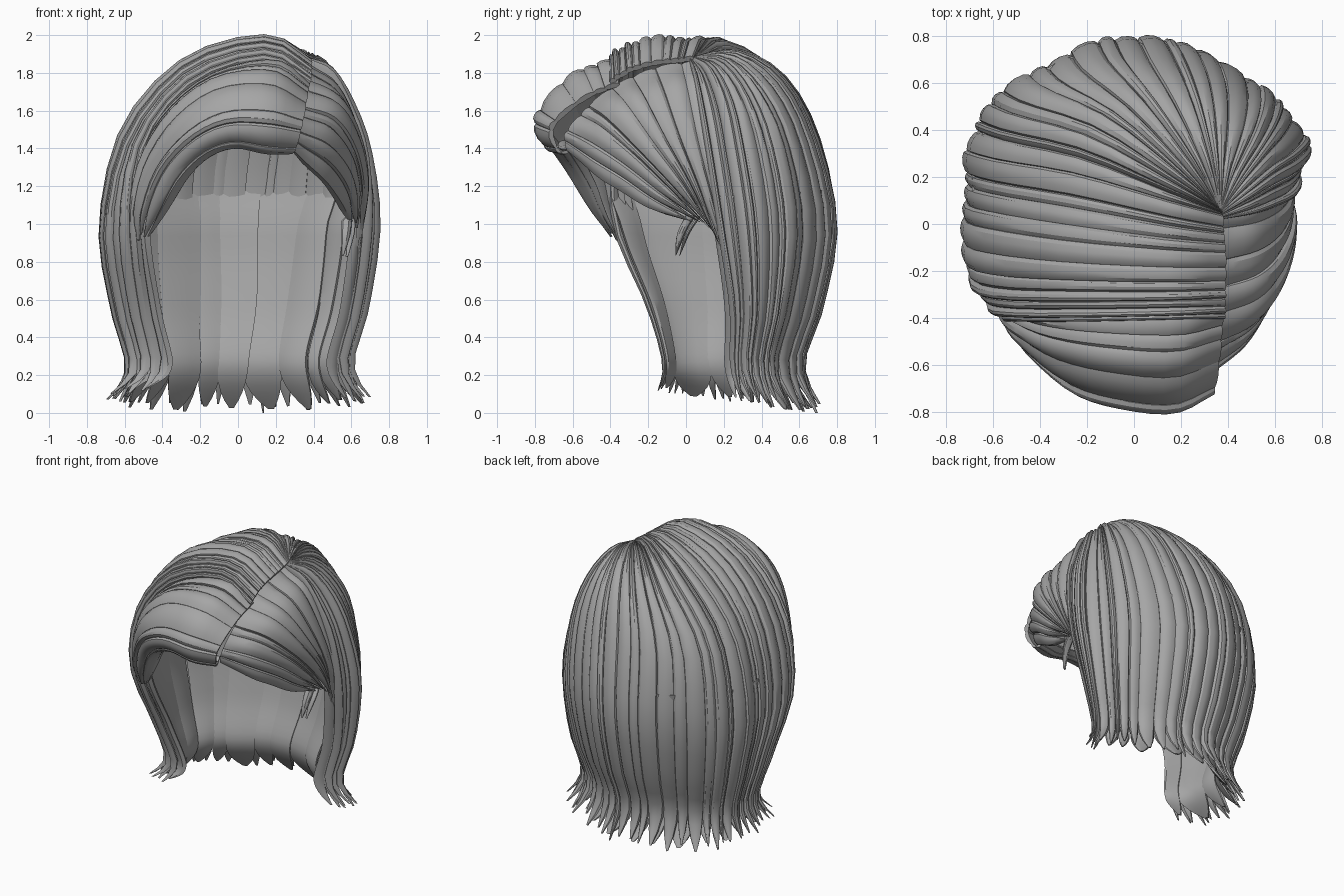
import bpy, bmesh, math, random
from mathutils import Vector

random.seed(4)
hair = bpy.data.materials.new("grey hair")
hair.diffuse_color = (0.38, 0.38, 0.38, 1)


def spline(pts, f):
    """Point on a smooth curve through pts, f from 0 to 1."""
    pts = [Vector(p) for p in pts]
    n = len(pts) - 1
    f = min(max(f, 0), 1) * n
    i = min(int(f), n - 1)
    u = f - i
    p1, p2 = pts[i], pts[i + 1]
    p0 = pts[i - 1] if i > 0 else p1 * 2 - p2
    p3 = pts[i + 2] if i + 2 <= n else p2 * 2 - p1
    return 0.5 * (2 * p1 + (p2 - p0) * u + (2 * p0 - 5 * p1 + 4 * p2 - p3) * u * u
                  + (3 * p1 - p0 - 3 * p2 + p3) * u ** 3)


def outward(p):
    d = Vector((p.x, p.y, max(p.z - 1.2, 0)))
    return d.normalized()


# cross-section of a lock: (position across, height out of the surface)
SECTION = [(-0.57, -0.035), (-0.47, -0.006), (-0.2, 0.006), (0.1, 0.008), (0.36, 0.002),
           (0.52, -0.012), (0.57, -0.04), (0.25, -0.045), (-0.25, -0.045)]


def add_lock(bm, guides, s0, s1, t0, t1, depth, curl, taper, steps, sway):
    rings = []
    mid, width = (s0 + s1) / 2, s1 - s0
    lift = random.uniform(-0.024, 0.004) + depth
    phase = random.uniform(0, 2)
    for k in range(steps + 1):
        f = k / steps
        t = t0 + (t1 - t0) * f
        row = [spline(g, t) for g in guides]
        end = max(0, (f - taper) / (1 - taper))
        w = width * (1 - 0.88 * end ** 2)
        thick = (1 - 0.75 * end) * min(1, 0.6 + 4 * f)
        shift = sway * width * math.sin(phase + 5 * f)
        ring = []
        for a, h in SECTION:
            p = spline(row, mid + shift + a * w)
            h = h * thick + lift * min(1, f * 6 + 0.3) + curl * end ** 2
            ring.append(bm.verts.new(p + outward(p) * h))
        rings.append(ring)
    n = len(SECTION)
    for a, b in zip(rings, rings[1:]):
        for j in range(n):
            bm.faces.new((a[j], a[(j + 1) % n], b[(j + 1) % n], b[j]))
    bm.faces.new(rings[0])
    bm.faces.new(rings[-1])


def hair_section(name, guides, count, t0=0.0, depth=0.0, curl=0.0, taper=0.84, steps=20, sway=0.0):
    """A sheet of neighbouring locks that follows the guide curves."""
    bm = bmesh.new()
    cuts = [0] + [(i + random.uniform(-0.3, 0.3)) / count for i in range(1, count)] + [1]
    for s0, s1 in zip(cuts, cuts[1:]):
        add_lock(bm, guides, s0, s1, t0, random.uniform(0.97, 1), depth,
                 curl * random.uniform(0.2, 1.2), taper, steps, sway)
    bmesh.ops.recalc_face_normals(bm, faces=bm.faces)
    me = bpy.data.meshes.new(name)
    bm.to_mesh(me)
    bm.free()
    me.materials.append(hair)
    me.shade_smooth()
    me.set_sharp_from_angle(angle=0.5)
    ob = bpy.data.objects.new(name, me)
    bpy.context.collection.objects.link(ob)
    return ob


def hang(pts, drift=0.0):
    """Extend a guide from its widest point to the narrow neck and flicked tip."""
    x, y, z = pts[-1]
    return pts + [(x * 0.92, y * 0.91 + drift * 0.8, 0.56),
                  (x * 0.81, y * 0.79 + drift, 0.26),
                  (x * 0.87, y * 0.88 + drift * 1.05, 0.07 - 0.09 * y)]


# long guides: parting, crown, upper side, temple, widest point
left = [
    hang([(.39, -.41, 1.76), (.15, -.42, 1.90), (-.25, -.43, 1.77), (-.51, -.43, 1.44), (-.56, -.41, 1.0)], .19),
    hang([(.39, -.29, 1.83), (.15, -.30, 1.96), (-.27, -.30, 1.84), (-.58, -.29, 1.48), (-.70, -.24, 1.0)], .16),
    hang([(.39, -.12, 1.87), (.15, -.11, 2.00), (-.28, -.07, 1.88), (-.61, -.02, 1.52), (-.73, .02, 1.0)], .10),
    hang([(.38, .04, 1.89), (.16, .10, 2.00), (-.25, .22, 1.86), (-.59, .28, 1.52), (-.73, .32, 1.0)], .04)]
back = [
    left[-1],
    hang([(.37, .06, 1.89), (.18, .20, 1.97), (-.15, .42, 1.83), (-.46, .53, 1.50), (-.55, .58, 1.0)]),
    hang([(.37, .06, 1.89), (.25, .26, 1.94), (.05, .52, 1.80), (-.12, .70, 1.48), (-.17, .79, 1.0)]),
    hang([(.37, .06, 1.89), (.35, .27, 1.92), (.31, .50, 1.78), (.26, .67, 1.48), (.20, .78, 1.0)]),
    hang([(.37, .06, 1.89), (.44, .23, 1.88), (.52, .39, 1.72), (.56, .52, 1.45), (.55, .60, 1.0)])]
right = [
    back[-1],
    hang([(.37, .05, 1.88), (.49, .15, 1.83), (.60, .24, 1.66), (.69, .30, 1.40), (.74, .36, 1.0)], .06),
    hang([(.37, .02, 1.87), (.50, .04, 1.80), (.60, .07, 1.62), (.68, .11, 1.38), (.70, .17, 1.0)], .11)]

hair_section("left_locks", left, 11, curl=0.07)
hair_section("back_locks", back, 16, curl=0.03)
hair_section("right_locks", right, 9, curl=0.06)

# wide swaying locks lining the inside
hair_section("inner_left_locks", left, 3, t0=0.52, depth=-0.06, curl=0.04, taper=0.72, sway=0.08)
hair_section("inner_back_locks", back, 7, t0=0.52, depth=-0.06, curl=0.04, taper=0.72, sway=0.14)
hair_section("inner_right_locks", right, 4, t0=0.52, depth=-0.06, curl=0.04, taper=0.72, sway=0.12)

# fringe swept across the forehead, tucked-under lower edge first
fringe = [
    [(.28, -.61, 1.42), (.14, -.65, 1.43), (-.02, -.65, 1.45), (-.17, -.61, 1.39),
     (-.29, -.54, 1.26), (-.40, -.46, 1.08), (-.48, -.38, .95)],
    [(.30, -.68, 1.38), (.15, -.74, 1.39), (-.02, -.74, 1.42), (-.17, -.70, 1.37),
     (-.30, -.62, 1.25), (-.41, -.51, 1.07), (-.49, -.40, .93)],
    [(.34, -.72, 1.52), (.17, -.80, 1.56), (-.06, -.78, 1.56), (-.25, -.72, 1.47),
     (-.41, -.59, 1.30), (-.50, -.48, 1.08), (-.52, -.39, .92)],
    [(.37, -.54, 1.68), (.18, -.61, 1.80), (-.12, -.59, 1.77), (-.36, -.54, 1.60),
     (-.52, -.46, 1.35), (-.58, -.40, 1.08), (-.56, -.34, .90)],
    [(.38, -.36, 1.75), (.20, -.38, 1.87), (-.12, -.38, 1.80), (-.37, -.37, 1.61),
     (-.53, -.34, 1.35), (-.59, -.29, 1.08), (-.58, -.24, .90)]]
hair_section("fringe", fringe, 9, taper=0.75)

# shorter locks swept back over the right ear, lower edge first
swept = [
    [(.30, -.64, 1.39), (.46, -.49, 1.25), (.53, -.36, 1.17), (.59, -.20, 1.08), (.62, .05, 1.00)],
    [(.32, -.63, 1.50), (.48, -.51, 1.44), (.59, -.33, 1.32), (.64, -.14, 1.17), (.64, .10, 1.00)],
    [(.34, -.45, 1.68), (.53, -.37, 1.61), (.64, -.22, 1.43), (.68, -.03, 1.20), (.65, .15, .95)],
    [(.35, -.20, 1.82), (.54, -.15, 1.71), (.65, -.06, 1.48), (.69, .06, 1.20), (.65, .20, .85)],
    [(.36, .06, 1.87), (.54, .08, 1.75), (.66, .13, 1.42), (.69, .19, 1.10), (.64, .25, .75)]]
hair_section("swept_right_locks", swept, 9, taper=0.75)

# loose wisps beside the ear
wisps = [[(.61, .00, 1.05), (.60, -.05, .95), (.57, -.07, .84)],
         [(.61, .08, 1.04), (.61, .02, .95), (.58, -.03, .82)]]
hair_section("ear_wisps", wisps, 2, taper=0.4, steps=6)
